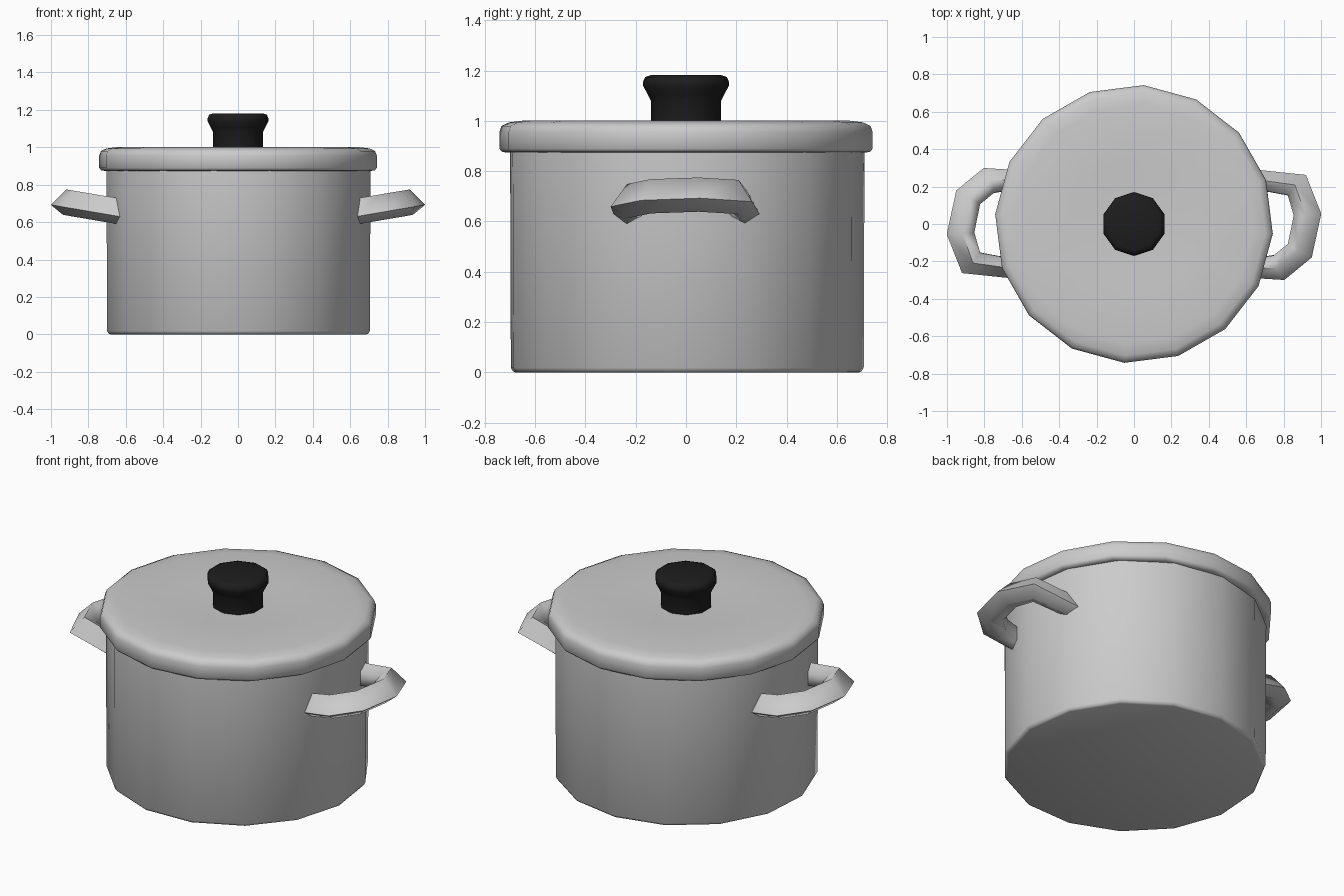
import bpy, bmesh, math
from mathutils import Vector

if "Cube" in bpy.data.objects:
    bpy.data.objects.remove(bpy.data.objects["Cube"])


def finish(bm, name, angle):
    bmesh.ops.recalc_face_normals(bm, faces=bm.faces)
    mesh = bpy.data.meshes.new(name)
    bm.to_mesh(mesh)
    bm.free()
    obj = bpy.data.objects.new(name, mesh)
    bpy.context.collection.objects.link(obj)
    bpy.ops.object.select_all(action='DESELECT')
    obj.select_set(True)
    bpy.context.view_layer.objects.active = obj
    bpy.ops.object.shade_smooth_by_angle(angle=math.radians(angle))
    return obj


def skin(name, rings, angle):
    """Bridge consecutive rings of points and cap both ends."""
    bm = bmesh.new()
    loops = [[bm.verts.new(p) for p in ring] for ring in rings]
    n = len(loops[0])
    for a, b in zip(loops, loops[1:]):
        for i in range(n):
            j = (i + 1) % n
            bm.faces.new((a[i], a[j], b[j], b[i]))
    bm.faces.new(loops[0])
    bm.faces.new(loops[-1])
    return finish(bm, name, angle)


def lathe(name, profile, sides, offset, angle=50):
    turn = [math.radians(offset) + math.tau * i / sides for i in range(sides)]
    rings = [[(r * math.cos(t), r * math.sin(t), z) for t in turn] for r, z in profile]
    return skin(name, rings, angle)


# Pot body: 15-sided drum with a small bottom bevel
lathe("pot_body", [(0.688, 0), (0.698, 0.004), (0.707, 0.018), (0.71, 0.88)], 15, -4)

# Lid: 16-sided, rounded rim, very shallow dish around the knob
lathe("lid", [(0.66, 0.882), (0.71, 0.874), (0.733, 0.876), (0.744, 0.89), (0.744, 0.955),
              (0.735, 0.98), (0.705, 0.994), (0.64, 1.002), (0.36, 1.0),
              (0.22, 0.992), (0.10, 0.992)], 16, -4)

# Knob: black, 10-sided
knob = lathe("lid_knob", [(0.14, 0.985), (0.14, 1.08), (0.152, 1.105), (0.171, 1.14),
                          (0.171, 1.155), (0.162, 1.174), (0.14, 1.182)], 10, 18)
black = bpy.data.materials.new("black")
black.diffuse_color = (0.012, 0.012, 0.012, 1)
black.use_nodes = True
black.node_tree.nodes["Principled BSDF"].inputs["Base Color"].default_value = black.diffuse_color
knob.data.materials.append(black)

# Handles: five-sided section swept along a tilted, slightly uneven U
path = [(0.62, 0.24), (0.87, 0.205), (0.925, 0.05), (0.885, -0.14), (0.775, -0.23), (0.62, -0.235)]
section = [(0.005, 0.075), (0.074, -0.02), (0.0, -0.062), (-0.07, -0.035), (-0.065, 0.045)]
slope = 0.17
pts = [Vector((x, y, 0.70 + slope * (x - 0.925))) for x, y in path]
up = Vector((-slope, 0, 1)).normalized()
rings = []
for i, p in enumerate(pts):
    t_in = (p - pts[max(i - 1, 0)]).normalized()
    t_out = (pts[min(i + 1, len(pts) - 1)] - p).normalized()
    outward = up.cross(t_in + t_out).normalized() * -1
    if outward.dot(p - Vector((0.72, 0, p.z))) < 0:
        outward.negate()
    width = 0.72 if i in (0, len(pts) - 1) else 1.0
    rings.append([p + outward * a * width + up * b for a, b in section])

for name, s in (("right_handle", 1), ("left_handle", -1)):
    skin(name, [[(s * v.x, s * v.y, v.z) for v in ring] for ring in rings], 80)
